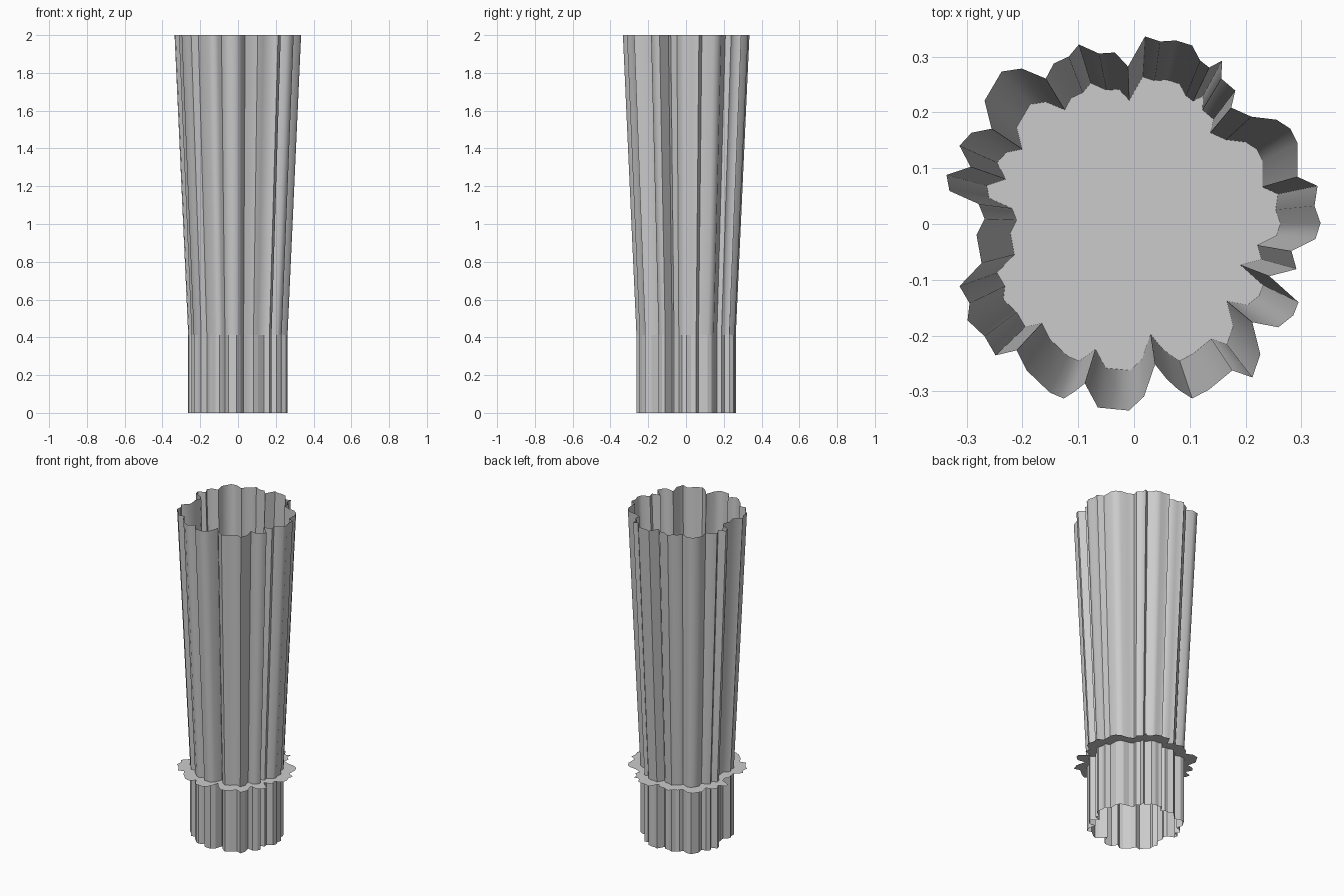
import bpy
import bmesh
import math

if "Cube" in bpy.data.objects:
    bpy.data.objects.remove(bpy.data.objects["Cube"])

# Fluted outline seen from above, in hundredths of a unit / 5.57
OUTLINE = [
    (11, 187), (26, 182), (42, 183), (58, 178), (66, 163), (75, 156), (88, 163), (87, 145),
    (101, 133), (97, 116), (117, 107), (142, 104), (156, 95), (163, 81), (163, 47), (183, 38),
    (180, 18), (186, 1), (181, -15), (157, -27), (162, -45), (135, -52), (164, -78), (159, -91),
    (144, -103), (118, -98), (126, -130), (118, -153), (98, -146), (75, -165), (58, -174),
    (44, -165), (33, -155), (21, -140), (10, -172), (-5, -186), (-36, -183), (-49, -159),
    (-59, -167), (-70, -174), (-84, -168), (-107, -146), (-117, -126), (-138, -131),
    (-149, -112), (-166, -96), (-164, -79), (-174, -62), (-152, -39), (-157, -11),
    (-149, 5), (-155, 20), (-184, 33), (-187, 49), (-163, 57), (-174, 78), (-162, 91),
    (-142, 95), (-149, 123), (-132, 152), (-112, 155), (-88, 145), (-80, 160), (-65, 167),
    (-55, 179), (-35, 170), (-19, 171), (-6, 157),
]
UNIT = 1 / 556.7
NECK = 0.785     # outline scale at the narrow end
RING_Z = 0.413

grey = bpy.data.materials.new("plain_grey")
grey.diffuse_color = (0.6, 0.6, 0.6, 1)
grey.use_nodes = True
grey.node_tree.nodes["Principled BSDF"].inputs["Base Color"].default_value = grey.diffuse_color


def ring(bm, scale, z):
    return [bm.verts.new((x * UNIT * scale, y * UNIT * scale, z)) for x, y in reversed(OUTLINE)]


def finish(bm, name):
    mesh = bpy.data.meshes.new(name)
    bm.to_mesh(mesh)
    bm.free()
    mesh.materials.append(grey)
    obj = bpy.data.objects.new(name, mesh)
    bpy.context.collection.objects.link(obj)
    return obj


def fluted_tube(name, low, high):
    """Open tube between two (scale, z) copies of the outline."""
    bm = bmesh.new()
    a, b = ring(bm, *low), ring(bm, *high)
    for i in range(len(a)):
        j = (i + 1) % len(a)
        bm.faces.new((a[i], a[j], b[j], b[i]))
    return finish(bm, name)


# Straight lower sleeve, with crisp flutes
fluted_tube("lower_sleeve", (NECK, 0), (NECK, RING_Z))

# Flaring upper tube, with softened flutes
upper = fluted_tube("upper_tube", (NECK, RING_Z), (1, 2))
bpy.context.view_layer.objects.active = upper
upper.select_set(True)
bpy.ops.object.shade_smooth_by_angle(angle=math.radians(60))

# Thin flat plate closing the tube and forming the collar
bm = bmesh.new()
bm.faces.new(ring(bm, 1, RING_Z))
finish(bm, "collar_plate")
